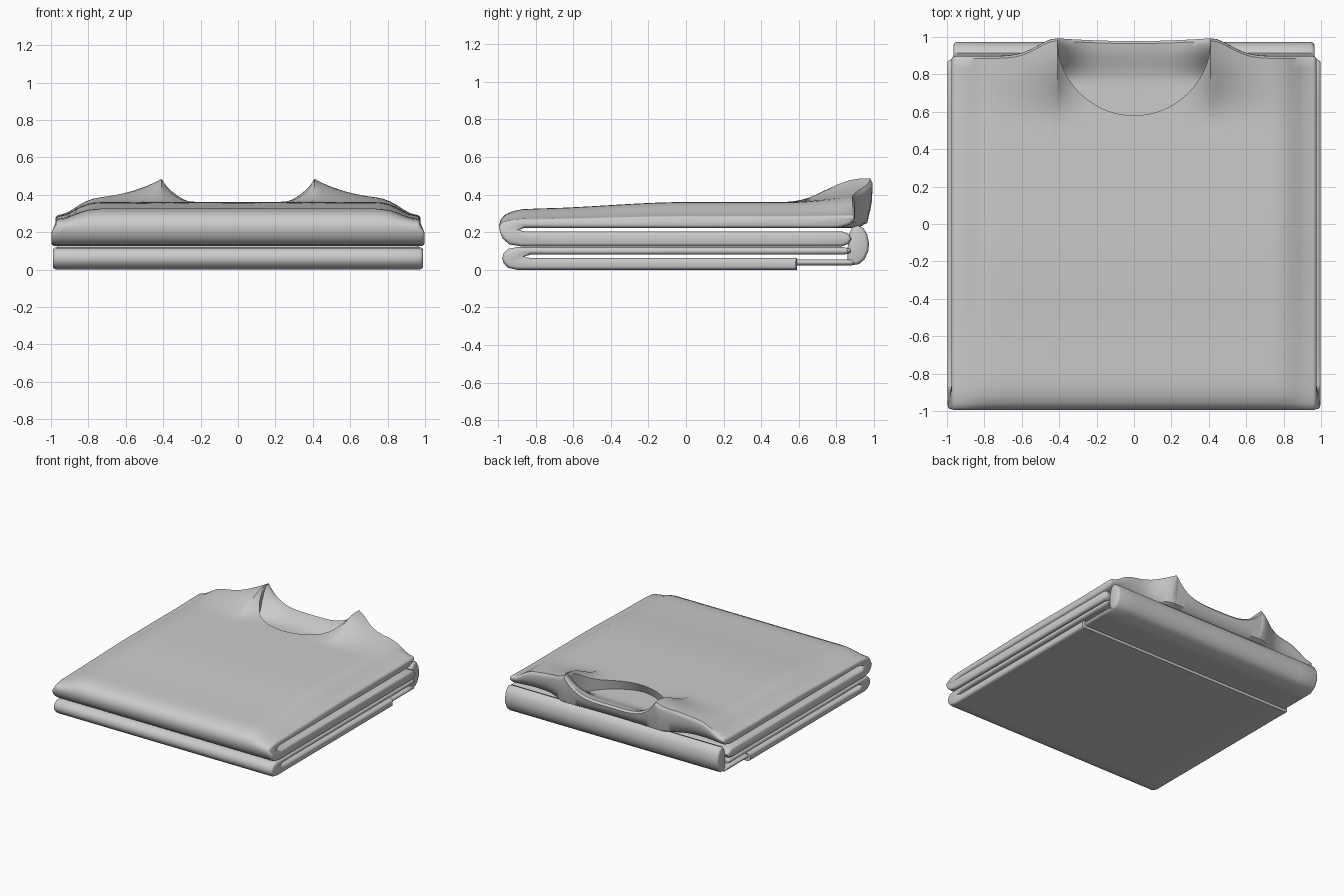
import bpy, bmesh, math
from mathutils import Vector

if "Cube" in bpy.data.objects:
    bpy.data.objects.remove(bpy.data.objects["Cube"], do_unlink=True)

# Single cloth colour
cloth = bpy.data.materials.new("light grey cloth")
cloth.use_nodes = True
cloth.diffuse_color = (0.6, 0.6, 0.6, 1)
cloth.node_tree.nodes["Principled BSDF"].inputs["Base Color"].default_value = (0.6, 0.6, 0.6, 1)

NECK = 0.42


def smooth(t):
    t = max(0.0, min(1.0, t))
    return t * t * (3 - 2 * t)


def run(y0, y1, z, n=10):
    """Straight row of section points along y."""
    return [(y0 + (y1 - y0) * i / n, z) for i in range(n + 1)]


def inset(loop, d):
    """Shrink a closed section along its own normals."""
    pts = [Vector(p) for p in loop]
    n = len(pts)
    area = sum(pts[i - 1].cross(pts[i]) for i in range(n))
    side = 1 if area > 0 else -1
    out = []
    for i, p in enumerate(pts):
        t = pts[(i + 1) % n] - pts[i - 1]
        t = t.normalized() if t.length > 1e-6 else Vector((1, 0))
        out.append((p.x - t.y * d * side, p.y + t.x * d * side))
    return out


def sweep(name, half, section, inner, width=lambda z: 1.0):
    """Loft a y-z section across x with softly rounded ends."""
    ends = [(half, 0.016), (half - 0.003, 0.009), (half - 0.01, 0.003), (half - 0.02, 0)]
    cols = [(-x, d) for x, d in ends] + [(x, 0) for x in inner] + [(x, d) for x, d in reversed(ends)]
    bm = bmesh.new()
    rings = []
    for x, d in cols:
        loop = section(x)
        if d:
            loop = inset(loop, d)
        rings.append([bm.verts.new((x * width(z), y, z)) for y, z in loop])
    n = len(rings[0])
    for a, b in zip(rings, rings[1:]):
        for i in range(n):
            j = (i + 1) % n
            bm.faces.new((a[i], a[j], b[j], b[i]))
    bm.faces.new(rings[0])
    bm.faces.new(rings[-1][::-1])
    bmesh.ops.remove_doubles(bm, verts=bm.verts, dist=0.0003)
    bmesh.ops.recalc_face_normals(bm, faces=bm.faces)
    me = bpy.data.meshes.new(name)
    bm.to_mesh(me)
    bm.free()
    me.materials.append(cloth)
    ob = bpy.data.objects.new(name, me)
    bpy.context.collection.objects.link(ob)
    bpy.ops.object.select_all(action="DESELECT")
    ob.select_set(True)
    bpy.context.view_layer.objects.active = ob
    bpy.ops.object.shade_smooth_by_angle(angle=math.radians(45))
    return ob


def top_height(x, y):
    """Chest surface with raised shoulders beside the neck."""
    a = abs(x)
    ridge = (a / NECK) ** 4 if a < NECK else math.exp(-(a - NECK) / 0.22)
    return 0.325 + 0.035 * smooth((y + 0.85) / 0.85) + 0.125 * smooth((y - 0.55) / 0.38) * ridge


def upper_section(x):
    a = abs(x)
    neck = a < NECK - 0.0001
    if neck:
        s = a / NECK
        back = 0.965 + 0.015 * s * s
        rim = back - 0.385 * math.sqrt(1 - s * s)
    else:
        back = rim = 0.885 + 0.095 * math.exp(-((a - NECK) / 0.15) ** 2)
    # Front roll and chest
    loop = [(-0.88, 0.125), (-0.94, 0.135), (-0.975, 0.165), (-0.99, 0.2), (-0.995, 0.235),
            (-0.985, 0.27), (-0.96, 0.295), (-0.92, 0.312), (-0.87, 0.322)]
    for i in range(25):
        y = -0.8 + (rim + 0.8) * (i / 24) ** 0.75
        loop.append((y, top_height(x, y)))
    # Neck opening floor, or rounded shoulder edge
    edge = loop[-1][1]
    if neck:
        top = 0.34 + 0.14 * s ** 4
        start = rim - 0.04 * (1 - s)
        for k in range(11):
            y = start + (back - start) * k / 10
            loop.append((y, 0.285 + (top - 0.285) * smooth((y - 0.76) / 0.21)))
    else:
        top = edge - 0.03
        for k in range(1, 12):
            loop.append((rim + 0.012 * math.sin(math.pi / 2 * k / 11), edge - 0.03 * k / 11))
    # Back of the collar
    loop += [(back + 0.013, top - 0.015), (back + 0.008, 0.5 * top + 0.13),
             (back - 0.015, 0.25), (back - 0.06, 0.226)]
    # Flatten towards the side edges
    f = 1 - 0.55 * smooth((a - 0.72) / 0.26) ** 2
    loop = [(y, 0.23 + (z - 0.23) * f if z > 0.23 else z) for y, z in loop]
    # Underside, slot and second layer
    loop += run(back - 0.1, -0.86, 0.222)
    loop += [(-0.89, 0.213)]
    loop += run(-0.86, 0.83, 0.204)
    loop += [(0.865, 0.19), (0.88, 0.165), (0.865, 0.138)]
    loop += run(0.83, -0.82, 0.125)
    return loop


def lower_section(x):
    loop = [(-0.9, 0.0), (-0.945, 0.01), (-0.97, 0.035), (-0.978, 0.06), (-0.97, 0.09), (-0.945, 0.112)]
    loop += run(-0.9, 0.84, 0.12)
    loop += [(0.875, 0.11), (0.875, 0.09)]
    loop += run(0.84, -0.83, 0.08)
    loop += [(-0.86, 0.071)]
    loop += run(-0.83, 0.59, 0.062)
    loop += run(0.59, -0.85, 0.0)
    return loop


def back_section(x):
    return [(0.87, 0.022), (0.92, 0.03), (0.95, 0.055), (0.97, 0.1), (0.974, 0.14), (0.965, 0.185),
            (0.945, 0.22), (0.915, 0.236), (0.885, 0.225), (0.867, 0.19), (0.86, 0.12), (0.858, 0.06)]


def hem_section(x):
    return run(0.5, 0.88, 0.022, 4) + [(0.9, 0.035)] + run(0.88, 0.5, 0.055, 4)


# Columns bunch up at the neck corners so the opening stays round
neck_cols = [-NECK * math.cos(math.pi * i / 36) for i in range(37)]
side_cols = [NECK + 0.56 * (i / 15) for i in range(1, 15)]
body_cols = [-x for x in reversed(side_cols)] + neck_cols + side_cols
plain_cols = [-0.8 + 0.2 * i for i in range(9)]

sweep("upper_fold", 1.0, upper_section, body_cols,
      lambda z: 0.998 - 0.023 * smooth((z - 0.2) / 0.02))
sweep("lower_fold", 0.99, lower_section, plain_cols)
sweep("back_fold", 0.965, back_section, plain_cols)
sweep("hem_panel", 0.975, hem_section, plain_cols)
